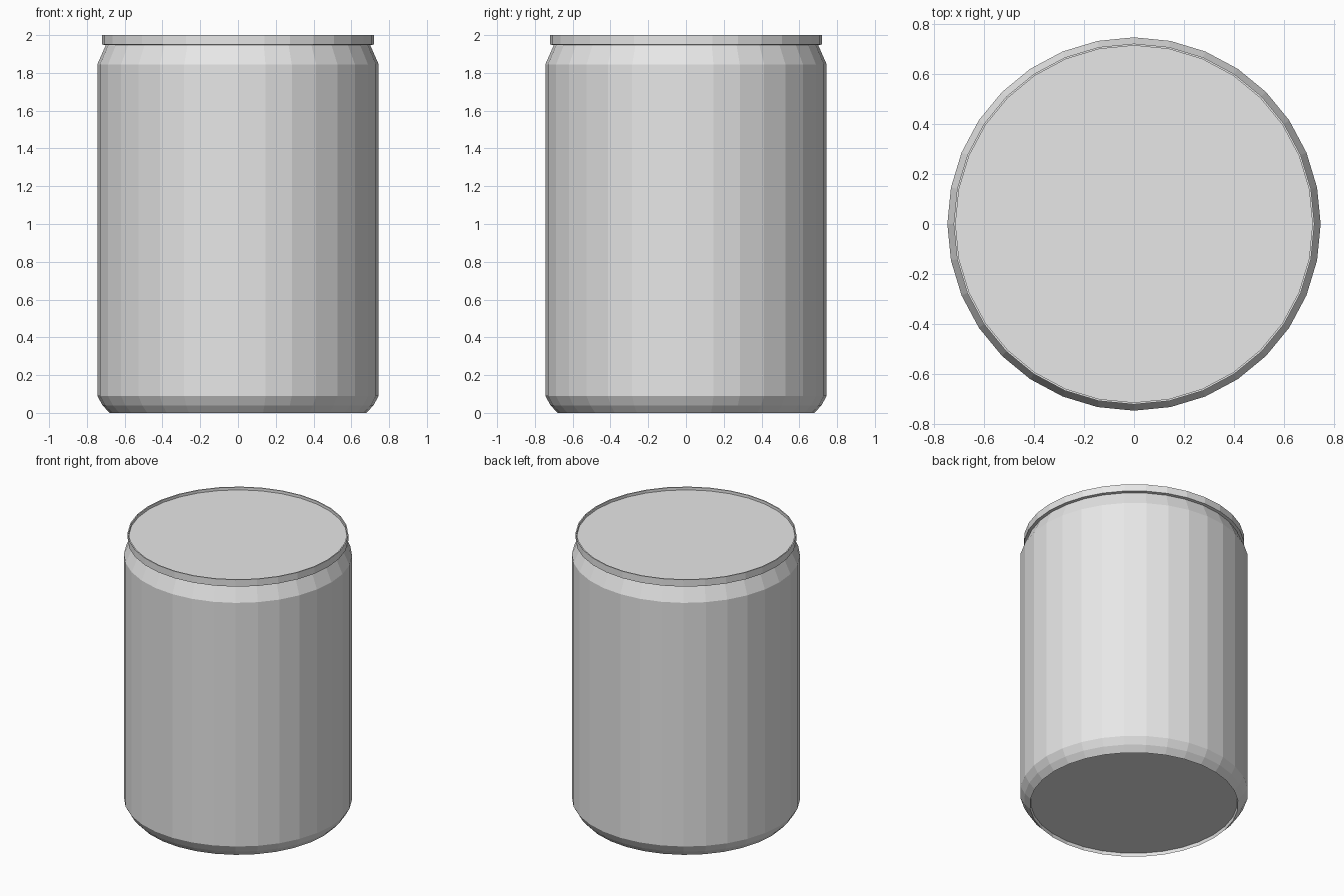
import bpy
import bmesh
from math import cos, sin, tau

SIDES = 32

cube = bpy.data.objects.get("Cube")
if cube:
    bpy.data.objects.remove(cube, do_unlink=True)

# Single bare metal colour
metal = bpy.data.materials.new("light grey metal")
metal.use_nodes = True
colour = (0.8, 0.8, 0.8, 1)
metal.diffuse_color = colour
metal.node_tree.nodes["Principled BSDF"].inputs["Base Color"].default_value = colour


def lathe(name, profile):
    """Spin (radius, z) points, bottom to top, into a flat-shaded capped solid."""
    bm = bmesh.new()
    rings = [[bm.verts.new((r * cos(tau * i / SIDES), r * sin(tau * i / SIDES), z))
              for i in range(SIDES)] for r, z in profile]
    for low, high in zip(rings, rings[1:]):
        for i in range(SIDES):
            j = (i + 1) % SIDES
            bm.faces.new((low[i], low[j], high[j], high[i]))
    bm.faces.new(rings[0][::-1])
    bm.faces.new(rings[-1])
    mesh = bpy.data.meshes.new(name)
    bm.to_mesh(mesh)
    bm.free()
    mesh.materials.append(metal)
    obj = bpy.data.objects.new(name, mesh)
    bpy.context.collection.objects.link(obj)
    return obj


# Recessed base, rounded foot, straight wall, tapered neck, rolled lip, recessed lid
lathe("can_body", [
    (0.675, 0.023), (0.68, 0.0), (0.717, 0.04), (0.745, 0.09),
    (0.745, 1.845), (0.70, 1.947), (0.72, 1.95), (0.72, 2.0),
    (0.712, 2.0), (0.712, 1.98),
])
